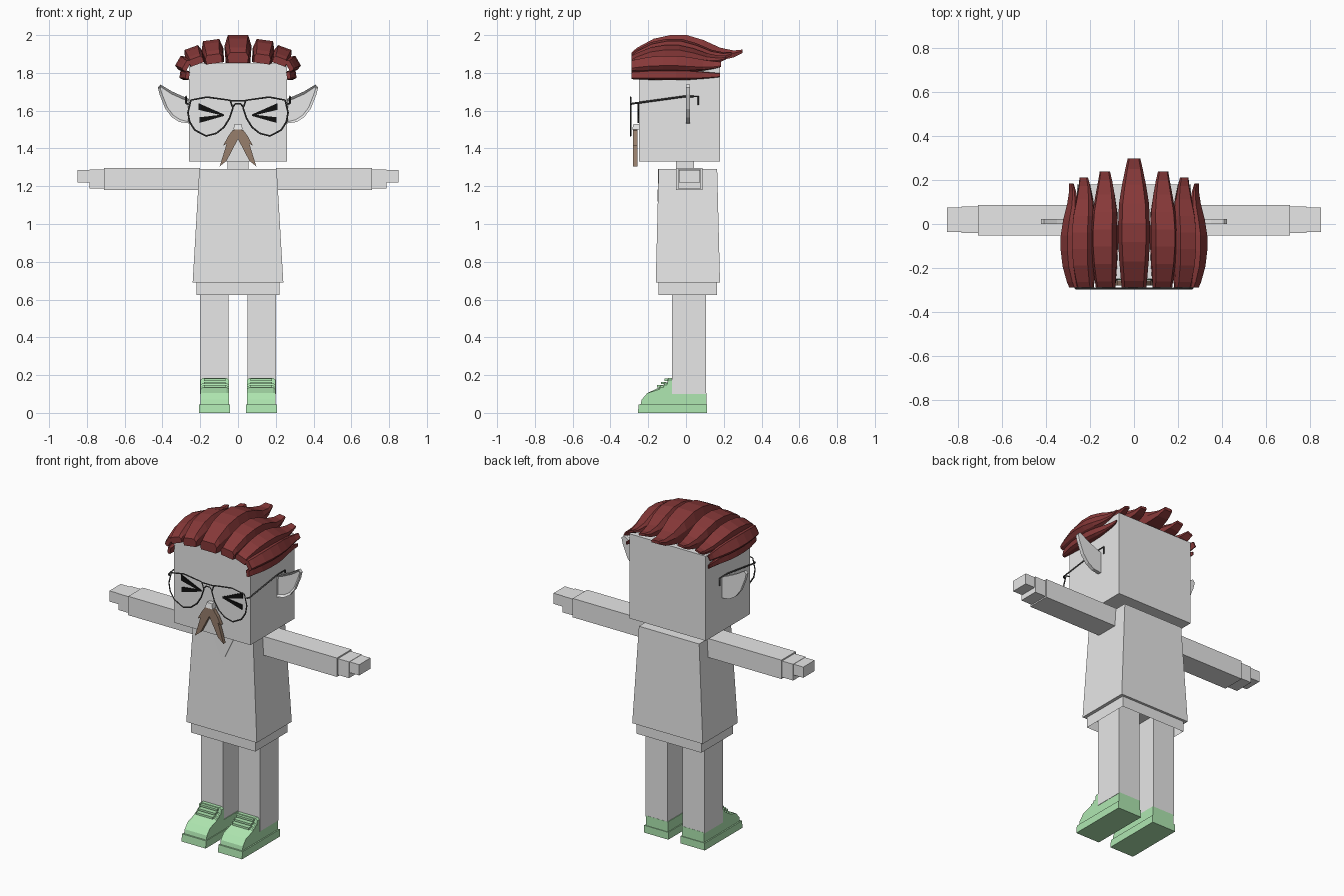
import bpy, bmesh, math
from mathutils import Vector

if "Cube" in bpy.data.objects:
    bpy.data.objects.remove(bpy.data.objects["Cube"])


def material(name, rgb):
    m = bpy.data.materials.new(name)
    m.use_nodes = True
    m.diffuse_color = (*rgb, 1)
    m.node_tree.nodes["Principled BSDF"].inputs["Base Color"].default_value = (*rgb, 1)
    return m


GREY = material("pale grey", (0.8, 0.8, 0.8))
RED = material("dark red hair", (0.24, 0.04, 0.04))
GREEN = material("mint green", (0.43, 0.8, 0.44))
BROWN = material("brown", (0.31, 0.21, 0.15))
BLACK = material("black", (0.005, 0.005, 0.005))
WIRE = material("dark wire", (0.07, 0.07, 0.07))


def finish(name, bm, mat):
    bmesh.ops.recalc_face_normals(bm, faces=bm.faces)
    mesh = bpy.data.meshes.new(name)
    bm.to_mesh(mesh)
    bm.free()
    mesh.materials.append(mat)
    ob = bpy.data.objects.new(name, mesh)
    bpy.context.collection.objects.link(ob)
    return ob


def loft(name, rings, mat, caps=(True, True)):
    """Skin a stack of matching rings of points."""
    bm = bmesh.new()
    rows = [[bm.verts.new(p) for p in ring] for ring in rings]
    n = len(rows[0])
    for a, b in zip(rows, rows[1:]):
        for i in range(n):
            j = (i + 1) % n
            bm.faces.new((a[i], a[j], b[j], b[i]))
    for row, cap in zip((rows[0], rows[-1]), caps):
        if cap:
            bm.faces.new(row)
    return finish(name, bm, mat)


def rect(x0, x1, y0, y1, z):
    return [(x0, y0, z), (x1, y0, z), (x1, y1, z), (x0, y1, z)]


def box(name, x, y, z, mat):
    return loft(name, [rect(*x, *y, z[0]), rect(*x, *y, z[1])], mat)


def plate(name, outline, y0, y1, mat, s=1):
    """Flat part from an x-z outline, extruded along y."""
    return loft(name, [[(s * x, y, z) for x, z in outline] for y in (y0, y1)], mat)


def wire(name, paths, r, s=1):
    cu = bpy.data.curves.new(name, "CURVE")
    cu.dimensions = "3D"
    cu.bevel_depth = r
    cu.bevel_resolution = 0
    for pts, closed in paths:
        sp = cu.splines.new("POLY")
        sp.points.add(len(pts) - 1)
        for p, (x, y, z) in zip(sp.points, pts):
            p.co = (s * x, y, z, 1)
        sp.use_cyclic_u = closed
    cu.materials.append(WIRE)
    ob = bpy.data.objects.new(name, cu)
    bpy.context.collection.objects.link(ob)


# Head, neck, torso and open hem
box("head", (-.26, .26), (-.25, .18), (1.33, 1.85), GREY)
box("neck", (-.055, .055), (-.053, .042), (1.28, 1.34), GREY)
loft("torso", [rect(-.24, .24, -.16, .18, .69), rect(-.205, .205, -.145, .165, 1.29)], GREY)
loft("hem", [rect(-.22, .22, -.145, .165, .625), rect(-.22, .22, -.145, .165, .69)],
     GREY, (False, False))
loft("collar", [[(-.08, y, 1.291), (.08, y, 1.291), (0, y - .004, 1.12)]
                for y in (-.147, -.142)], GREY)

# Nose and moustache
loft("nose", [rect(-.025, .025, -.285, -.245, 1.5), rect(-.018, .018, -.278, -.245, 1.53)], GREY)
TACHE = [(0, 1.505), (.03, 1.495), (.055, 1.46), (.078, 1.415), (.06, 1.425),
         (.097, 1.305), (.06, 1.335), (0, 1.45)]

# Aviator glasses
LENS = [(.249, 1.656), (.164, 1.672), (.042, 1.655), (.027, 1.614), (.045, 1.56), (.074, 1.513),
        (.115, 1.48), (.169, 1.466), (.228, 1.497), (.256, 1.54), (.265, 1.59)]
wire("glasses_bridge", [([(-.04, -.293, 1.652), (.04, -.293, 1.652)], False),
                        ([(-.028, -.293, 1.62), (-.012, -.293, 1.637),
                          (.012, -.293, 1.637), (.028, -.293, 1.62)], False)], .004)

EAR = [(.255, 1.66), (.29, 1.675), (.35, 1.702), (.41, 1.738), (.424, 1.722), (.415, 1.685),
       (.385, 1.61), (.35, 1.565), (.31, 1.54), (.255, 1.532)]
EYE_TOP = [(.21, 1.64), (.21, 1.605), (.074, 1.572), (.074, 1.58)]
EYE_LOW = [(.205, 1.565), (.205, 1.535), (.074, 1.572), (.074, 1.58)]
UPPER = [(-.24, .045), (-.235, .07), (-.205, .105), (-.14, .135), (-.135, .145), (-.12, .145),
         (-.115, .158), (-.1, .158), (-.095, .185), (-.07, .185), (-.07, .106), (.108, .106),
         (.108, .045)]


def shoe_upper(name, s):
    rings = []
    for x in (.047, .06, .185, .198):
        edge = x in (.047, .198)
        rings.append([(s * x, y, min(z, .13) if edge and y < -.15 else z - .01 * (edge and z > .12))
                      for y, z in UPPER])
    loft(name, rings, GREEN)


for side, s in (("left", 1), ("right", -1)):
    span = lambda a, b: tuple(sorted((s * a, s * b)))
    # Arm with stepped hand
    box(side + "_arm", span(.2, .71), (-.053, .087), (1.18, 1.296), GREY)
    box(side + "_hand", span(.71, .785), (-.042, .08), (1.188, 1.288), GREY)
    box(side + "_fingers", span(.785, .85), (-.036, .074), (1.22, 1.286), GREY)
    # Leg and shoe
    box(side + "_leg", span(.051, .2), (-.073, .107), (.1, .69), GREY)
    loft(side + "_sole", [rect(*span(.042, .206), -.255, .112, 0),
                          rect(*span(.042, .206), -.25, .112, .045)], GREEN)
    shoe_upper(side + "_shoe", s)
    for i in range(3):
        z = .135 + .017 * i
        y = -.143 + .02 * i
        box(f"{side}_lace_{i}", span(.065, .18), (y - .01, y + .02), (z, z + .012), GREEN)
    # Ear with a sunken front
    ear = plate(side + "_ear", EAR, 0, .022, GREY, s)
    bm = bmesh.new()
    bm.from_mesh(ear.data)
    front = [f for f in bm.faces if f.normal.y < -.9]
    bmesh.ops.inset_region(bm, faces=front, thickness=.013, depth=-.012)
    bm.to_mesh(ear.data)
    bm.free()
    # Eye strokes, moustache half, lens rim and temple arm
    plate(side + "_eye_upper", EYE_TOP, -.256, -.249, BLACK, s)
    plate(side + "_eye_lower", EYE_LOW, -.256, -.249, BLACK, s)
    plate(side + "_moustache", TACHE, -.28, -.258, BROWN, s)
    wire(side + "_lens_rim", [([(x, -.293, z) for x, z in LENS], True)], .0045, s)
    wire(side + "_temple_arm", [([(.262, -.293, 1.635), (.275, -.28, 1.638), (.275, -.01, 1.675),
                                  (.275, .065, 1.675), (.275, .065, 1.63)], False)], .005, s)

# Hair: tapered locks swept front to back; (position, lift, height, width) along each lock
LOCK = [(0, 0, .38, .78), (.05, 0, .55, .82), (.2, 0, .87, .93), (.35, 0, 1, 1), (.5, 0, 1, 1),
        (.65, .02, .8, .95), (.8, .1, .45, .75), (.92, .2, .25, .55), (1, .36, .12, .4)]


def lock(name, x, z, tilt, w, h, end):
    a = math.radians(tilt)
    across, up = Vector((math.cos(a), 0, -math.sin(a))), Vector((math.sin(a), 0, math.cos(a)))
    rings = []
    for t, lift, hh, ww in LOCK:
        base = Vector((x, -.288 + t * (end + .288), z)) + up * lift * h
        section = [(-.9, 0), (-1, .6), (-.75, 1), (.75, 1), (1, .6), (.9, 0)]
        rings.append([base + across * u * w * ww + up * v * h * hh for u, v in section])
    loft(name, rings, RED)


lock("hair_centre", 0, 1.852, 0, .072, .148, .298)
for side, s in (("left", 1), ("right", -1)):
    lock(side + "_hair_inner", s * .125, 1.85, s * 8, .058, .125, .24)
    lock(side + "_hair_outer", s * .215, 1.845, s * 20, .05, .095, .212)
    lock(side + "_hair_temple", s * .262, 1.832, s * 60, .04, .065, .185)
    lock(side + "_hair_side", s * .258, 1.785, s * 82, .026, .05, .18)
